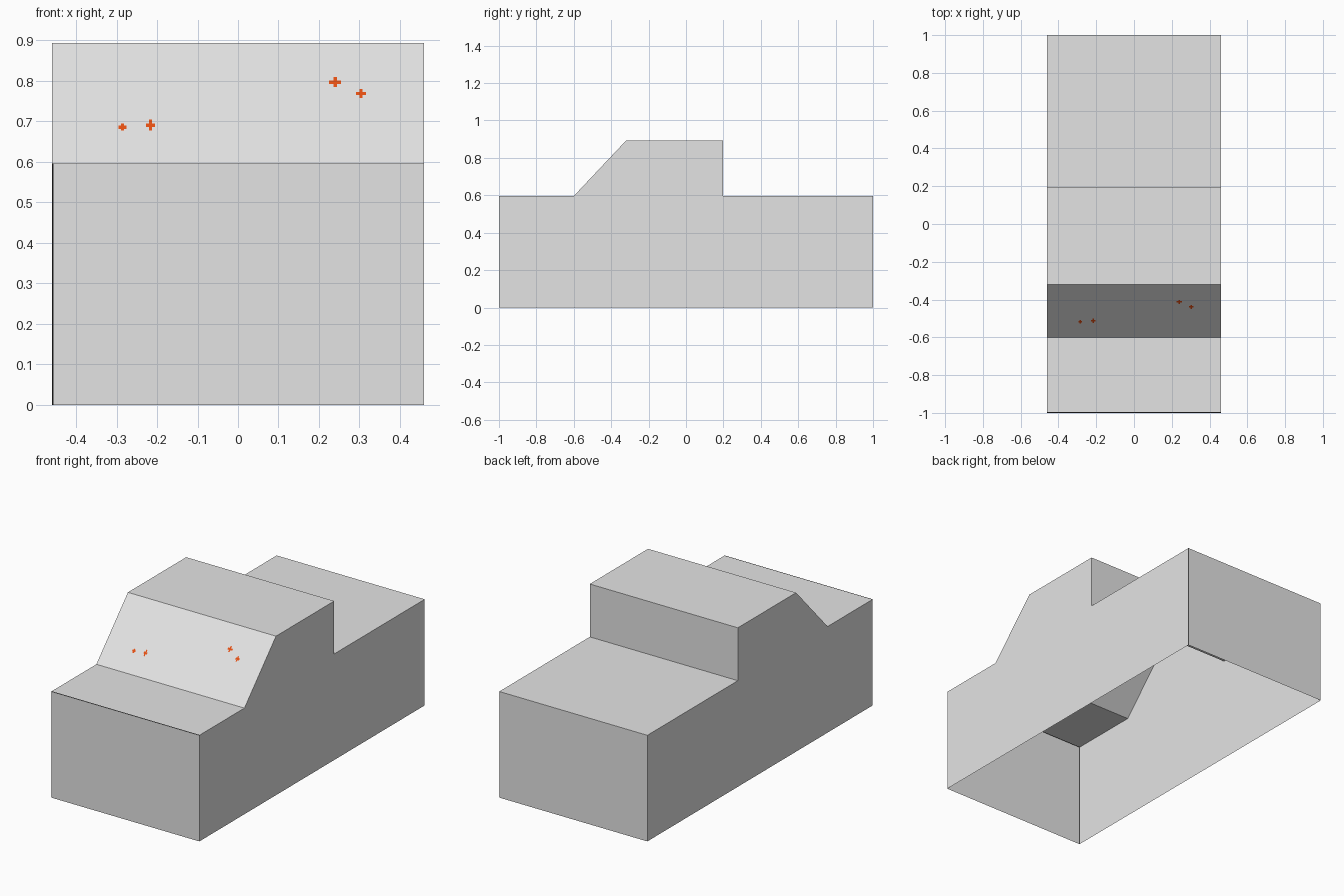
import bpy
import bmesh
from mathutils import Vector

if "Cube" in bpy.data.objects:
    bpy.data.objects.remove(bpy.data.objects["Cube"])

HALF_WIDTH = 0.46
TRIM = 0.004
# Side outline as (y, z), from front bottom over the roof to back bottom
PROFILE = [(-1, 0), (-1, 0.596), (-0.6, 0.596), (-0.32, 0.893),
           (0.197, 0.893), (0.197, 0.596), (1, 0.596), (1, 0)]


def make_material(name, color):
    mat = bpy.data.materials.new(name)
    mat.diffuse_color = (*color, 1)
    mat.use_nodes = True
    mat.node_tree.nodes["Principled BSDF"].inputs["Base Color"].default_value = mat.diffuse_color
    return mat


def make_object(name, bm, mats):
    mesh = bpy.data.meshes.new(name)
    bm.to_mesh(mesh)
    bm.free()
    for mat in mats:
        mesh.materials.append(mat)
    obj = bpy.data.objects.new(name, mesh)
    bpy.context.collection.objects.link(obj)
    return obj


grey = make_material("light grey", (0.775, 0.775, 0.775))
dark = make_material("near black", (0.015, 0.015, 0.015))
orange = make_material("orange", (0.8, 0.08, 0.006))

# Hollow body: extruded side outline, open underneath
bm = bmesh.new()
side = bm.faces.new([bm.verts.new((-HALF_WIDTH, y, z)) for y, z in PROFILE])
extruded = bmesh.ops.extrude_face_region(bm, geom=[side], use_keep_orig=True)
moved = [v for v in extruded["geom"] if isinstance(v, bmesh.types.BMVert)]
bmesh.ops.translate(bm, verts=moved, vec=(2 * HALF_WIDTH, 0, 0))
bmesh.ops.recalc_face_normals(bm, faces=bm.faces[:])
bottom = [f for f in bm.faces if all(abs(v.co.z) < 1e-5 for v in f.verts)]
bmesh.ops.delete(bm, geom=bottom, context='FACES_ONLY')


def cut(select, point, axis):
    """Split the chosen faces along a plane."""
    faces = [f for f in bm.faces if select(f)]
    geom = faces + list({e for f in faces for e in f.edges}) \
        + list({v for f in faces for v in f.verts})
    bmesh.ops.bisect_plane(bm, geom=geom, plane_co=point, plane_no=axis)


# Hairline dark borders: one upright at each end wall, one at the bonnet's front
bm.normal_update()
edge = HALF_WIDTH - TRIM
is_front = lambda f: f.normal.y < -0.9
is_back = lambda f: f.normal.y > 0.9 and f.calc_center_median().y > 0.9
is_bonnet = lambda f: f.normal.z > 0.9 and f.calc_center_median().y < -0.6
cut(is_front, (-edge, 0, 0), (1, 0, 0))
cut(is_back, (edge, 0, 0), (1, 0, 0))
cut(is_bonnet, (0, -1 + TRIM, 0), (0, 1, 0))
bm.normal_update()
for f in bm.faces:
    c = f.calc_center_median()
    if (is_front(f) and c.x < -edge) or (is_back(f) and c.x > edge) \
            or (is_bonnet(f) and c.y < -1 + TRIM):
        f.material_index = 1
make_object("body", bm, [grey, dark])

# Small orange specks on the sloped windscreen, each a crossed pair of dashes
start, end = Vector((0, -0.6, 0.596)), Vector((0, -0.32, 0.893))
slope = end - start
normal = Vector((0, -slope.z, slope.y)).normalized()
bm = bmesh.new()


def dash(x, z, w, h, lift):
    corners = []
    for sx, sz in [(-1, -1), (1, -1), (1, 1), (-1, 1)]:
        p = start + slope * ((z + sz * h - start.z) / slope.z) + normal * lift
        p.x = x + sx * w
        corners.append(bm.verts.new(p))
    bm.faces.new(corners)


for x, z, w, h in [(-0.285, 0.685, 0.010, 0.009), (-0.216, 0.690, 0.011, 0.013),
                   (0.240, 0.796, 0.015, 0.012), (0.304, 0.768, 0.012, 0.011)]:
    dash(x, z, w, 0.004, 0.001)
    dash(x, z, 0.004, h, 0.0015)
make_object("windscreen_specks", bm, [orange])
